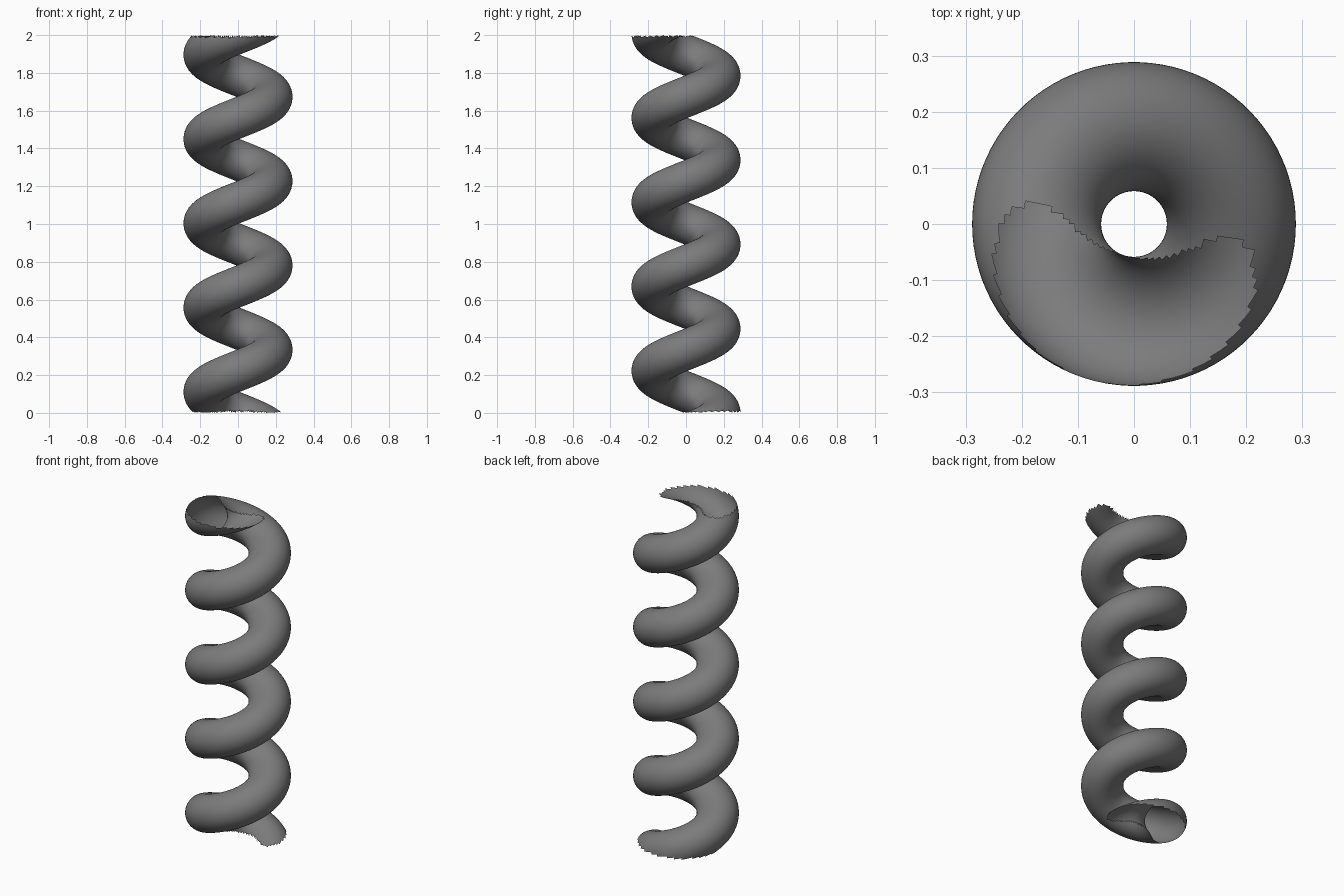
import bpy, bmesh
from math import sin, cos, tau

if "Cube" in bpy.data.objects:
    bpy.data.objects.remove(bpy.data.objects["Cube"])

R, A = 0.1735, 0.115          # coil radius, tube radius
PITCH, Z0 = 0.4464, 0.334     # rise per turn, height where the coil crosses +x
STEPS, SIDES = 90, 60         # segments per turn, sides of the tube

# Coil: sweep an upright circle along the helix, running past both ends
bm = bmesh.new()
rings = []
for i in range(-2 * STEPS, 5 * STEPS + 1):
    t = tau * i / STEPS
    z = Z0 + PITCH * i / STEPS
    ring = []
    for j in range(SIDES):
        p = tau * j / SIDES
        r = R + A * cos(p)
        ring.append(bm.verts.new((r * cos(t), r * sin(t), z + A * sin(p))))
    rings.append(ring)
for a, b in zip(rings, rings[1:]):
    for j in range(SIDES):
        k = (j + 1) % SIDES
        bm.faces.new((a[j], b[j], b[k], a[k]))

# Open ragged ends: drop everything outside the 0..2 height range
outside = [v for v in bm.verts if not 0 <= v.co.z <= 2]
bmesh.ops.delete(bm, geom=outside, context='VERTS')
loose = [v for v in bm.verts if not v.link_faces]
bmesh.ops.delete(bm, geom=loose, context='VERTS')
bmesh.ops.recalc_face_normals(bm, faces=bm.faces[:])
for f in bm.faces:
    f.smooth = True

mesh = bpy.data.meshes.new("spring_coil")
bm.to_mesh(mesh)
bm.free()
coil = bpy.data.objects.new("spring_coil", mesh)
bpy.context.collection.objects.link(coil)

# Dark grey finish
dark = bpy.data.materials.new("dark_grey")
dark.diffuse_color = (0.2, 0.2, 0.2, 1)
dark.use_nodes = True
dark.node_tree.nodes["Principled BSDF"].inputs["Base Color"].default_value = dark.diffuse_color
mesh.materials.append(dark)
